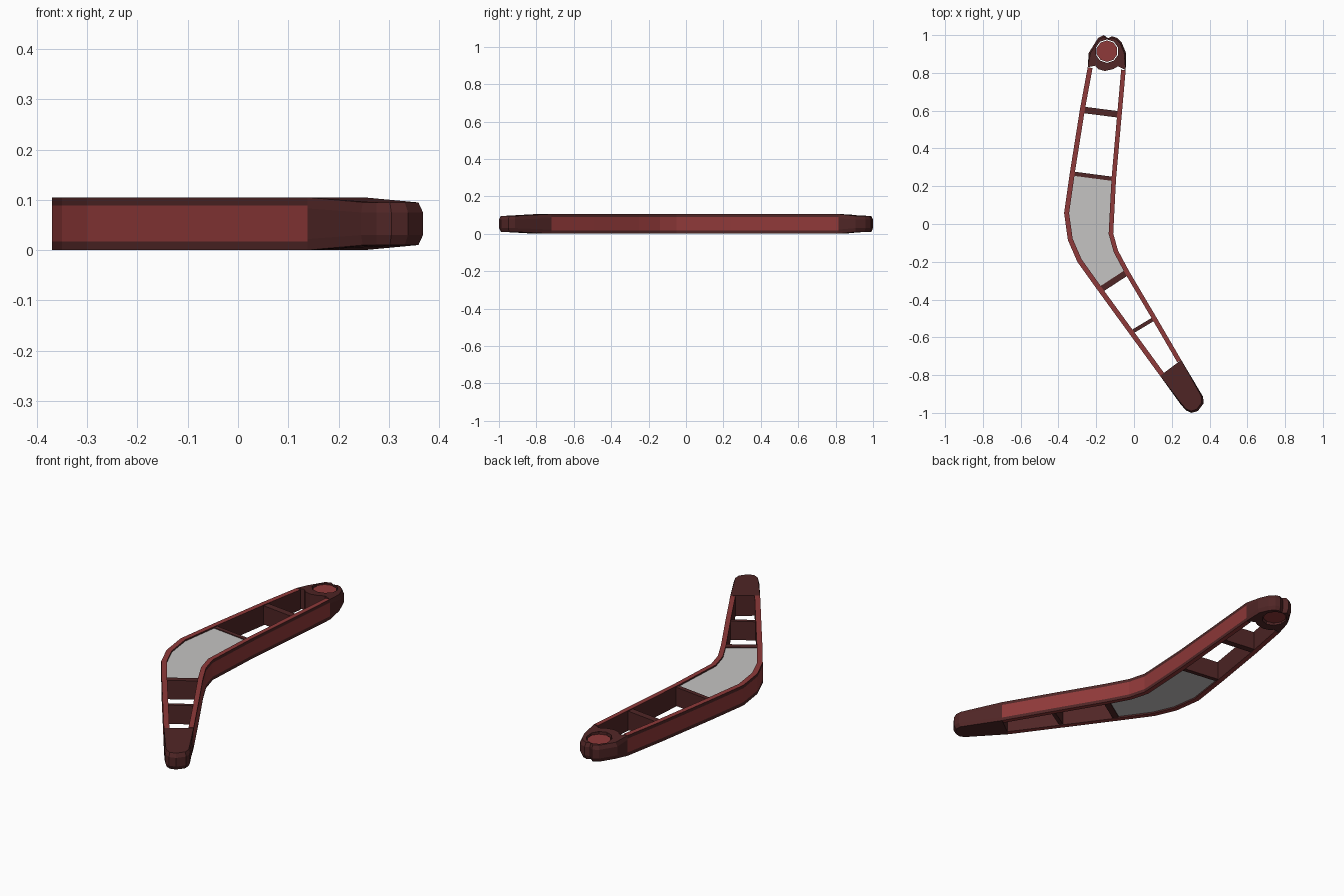
import bpy, bmesh, math
from mathutils import Vector

if "Cube" in bpy.data.objects:
    bpy.data.objects.remove(bpy.data.objects["Cube"])

H = 0.105


def material(name, rgb):
    m = bpy.data.materials.new(name)
    m.diffuse_color = (*rgb, 1)
    m.use_nodes = True
    m.node_tree.nodes["Principled BSDF"].inputs["Base Color"].default_value = m.diffuse_color
    return m


RED = material("red", (0.275, 0.041, 0.041))
MAROON = material("dark maroon", (0.08, 0.019, 0.019))
GREY = material("light grey", (0.56, 0.55, 0.54))


def finish(bm, name, mats):
    bmesh.ops.recalc_face_normals(bm, faces=bm.faces)
    me = bpy.data.meshes.new(name)
    bm.to_mesh(me)
    bm.free()
    for m in mats:
        me.materials.append(m)
    ob = bpy.data.objects.new(name, me)
    bpy.context.collection.objects.link(ob)
    return ob


def loft(name, rings, mat):
    """Closed solid through stacked rings of points."""
    bm = bmesh.new()
    vs = [[bm.verts.new(p) for p in r] for r in rings]
    n = len(vs[0])
    for a, b in zip(vs, vs[1:]):
        for i in range(n):
            j = (i + 1) % n
            bm.faces.new((a[i], a[j], b[j], b[i]))
    bm.faces.new(vs[0])
    bm.faces.new(vs[-1])
    return finish(bm, name, [mat])


def prism(name, poly, z0, z1, mat):
    return loft(name, [[(x, y, z) for x, y in poly] for z in (z0, z1)], mat)


def offset(path, d):
    """Mitred sideways offset of an open path."""
    pts = [Vector(p) for p in path]
    out = []
    for i, p in enumerate(pts):
        ns = []
        for a, b in ((i - 1, i), (i, i + 1)):
            if a >= 0 and b < len(pts):
                t = (pts[b] - pts[a]).normalized()
                ns.append(Vector((-t.y, t.x)))
        m = sum(ns, Vector((0, 0))).normalized()
        out.append(p + m * d / m.dot(ns[0]))
    return out


def wall(name, path, d):
    """Side rail: red rim and side band, maroon edge strips and inside."""
    inner = offset(path, d)
    bm = bmesh.new()
    secs = []
    for o, i in zip(path, inner):
        sec = [(*o, z) for z in (0, 0.017, 0.089, H)] + [(*i, H), (*i, 0)]
        secs.append([bm.verts.new(p) for p in sec])
    slots = [1, 0, 1, 0, 1, 0]
    for a, b in zip(secs, secs[1:]):
        for k in range(6):
            m = (k + 1) % 6
            bm.faces.new((a[k], a[m], b[m], b[k])).material_index = slots[k]
    for s in (secs[0], secs[-1]):
        bm.faces.new(s).material_index = 1
    finish(bm, name, [RED, MAROON])


def end_cap(name, joint, tip, centre):
    """Solid end whose tip corners are chamfered; joint corners stay full height."""
    cx, cy = centre
    rings = []
    for zj, zt, s in ((0, 0.01, 0.9), (0.022, 0.03, 1),
                      (0.083, 0.075, 1), (H, 0.095, 0.9)):
        ring = [(x, y, zj) for x, y in joint]
        ring += [(cx + (x - cx) * s, cy + (y - cy) * s, zt) for x, y in tip]
        rings.append(ring)
    return loft(name, rings, MAROON)


# side rails, from the head end down to the tip end
left = [(-0.245, 0.83), (-0.286, 0.608), (-0.339, 0.275), (-0.37, 0.058),
        (-0.35, -0.085), (-0.30, -0.20), (-0.19, -0.354), (0.138, -0.804)]
right = [(-0.044, 0.815), (-0.095, 0.24), (-0.11, -0.05), (-0.085, -0.14),
         (-0.026, -0.25), (0.116, -0.49), (0.25, -0.72)]
wall("left_rail", left, 0.026)
wall("right_rail", right, -0.024)

# cross ribs
ribs = [((-0.275, 0.605), (-0.08, 0.58), 0.034),
        ((-0.325, 0.267), (-0.105, 0.238), 0.022),
        ((-0.178, -0.348), (-0.04, -0.258), 0.032),
        ((-0.015, -0.574), (0.105, -0.502), 0.02)]
for k, (a, b, t) in enumerate(ribs):
    lo, hi = offset([a, b], -t / 2), offset([a, b], t / 2)
    prism(f"cross_rib_{k + 1}", lo + hi[::-1], 0.004, H - 0.004, MAROON)

# grey filler panel between the two middle ribs
panel = offset(left[2:7], 0.015) + offset(right[1:5], -0.012)[::-1]
prism("filler_panel", panel, 0.008, H - 0.008, GREY)

# solid tip
end_cap("tip_cap", [(0.25, -0.72), (0.138, -0.804)],
        [(0.245, -0.952), (0.275, -0.987), (0.305, -1.0), (0.338, -0.99),
         (0.368, -0.95), (0.366, -0.915)], (0.275, -0.90))

# head with a socket cut through it
head = end_cap("head_cap",
               [(-0.245, 0.83), (-0.205, 0.838), (-0.19, 0.82), (-0.155, 0.81),
                (-0.11, 0.82), (-0.085, 0.835), (-0.044, 0.815)],
               [(-0.042, 0.905), (-0.065, 0.96), (-0.09, 0.985), (-0.115, 0.994),
                (-0.138, 0.984), (-0.16, 1.0), (-0.19, 0.985), (-0.24, 0.905)],
               (-0.143, 0.905))


def disc(r, n=10):
    return [(-0.143 + r * math.cos(2 * math.pi * (i + .5) / n),
             0.915 + r * math.sin(2 * math.pi * (i + .5) / n)) for i in range(n)]


cutter = prism("socket_cutter", disc(0.062), -0.05, 0.2, MAROON)
cutter.hide_render = True
cutter.hide_viewport = True
mod = head.modifiers.new("socket", 'BOOLEAN')
mod.operation = 'DIFFERENCE'
mod.solver = 'EXACT'
mod.object = cutter

# pin set just below the head faces
prism("pin", disc(0.057), 0.014, 0.091, RED)
